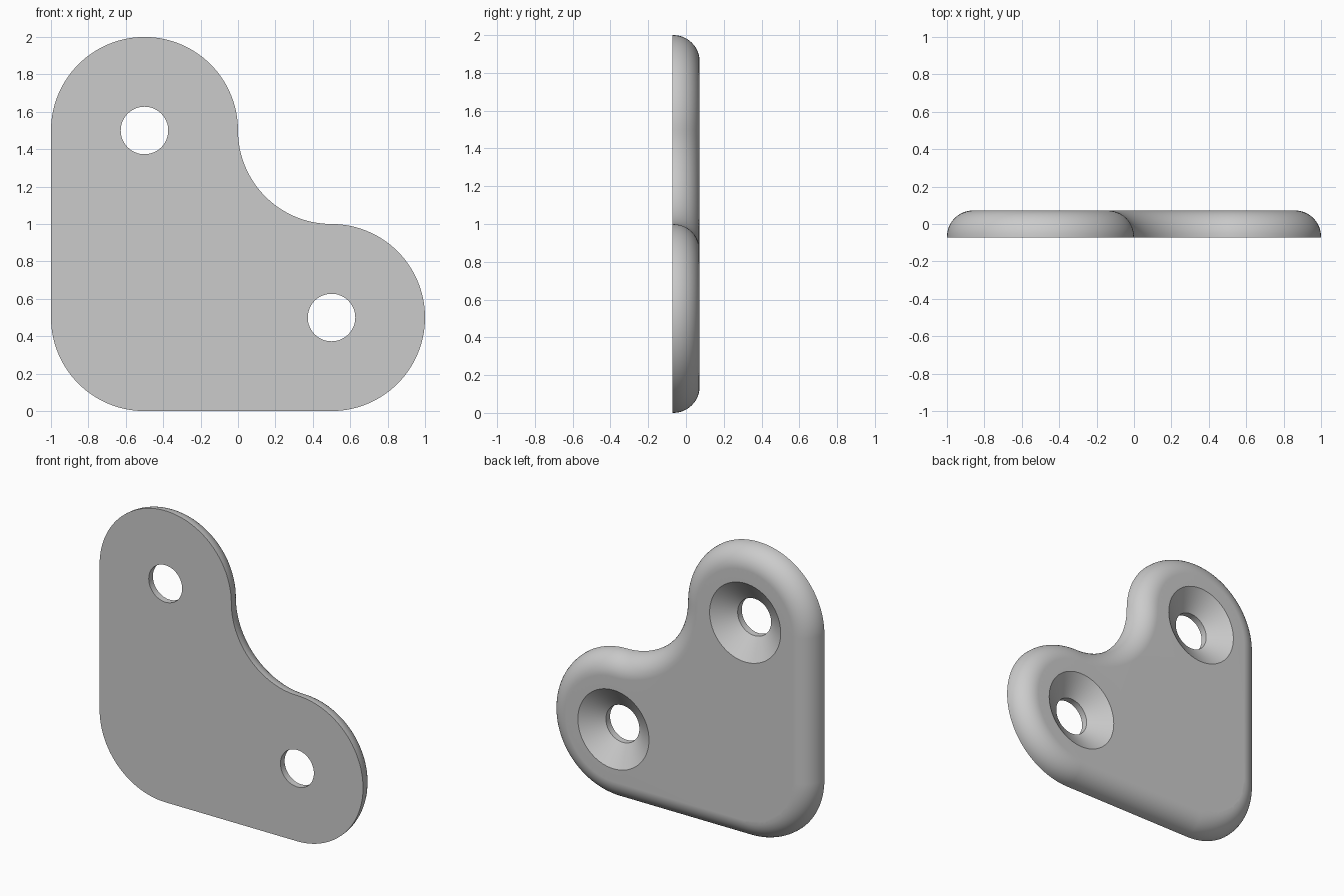
import bpy, bmesh
from math import sin, cos, pi, radians

if "Cube" in bpy.data.objects:
    bpy.data.objects.remove(bpy.data.objects["Cube"])

HALF = 0.0725     # half the plate thickness
FILLET = 0.14     # rounding of the back rim
bm = bmesh.new()


def ring(points, y):
    return [bm.verts.new((x, y, z)) for x, z in points]


def outline(d):
    """Plate outline moved inwards by d."""
    arcs = [(-.5, 1.5, .5 - d, 180, 0), (.5, 1.5, .5 + d, 180, 270),
            (.5, .5, .5 - d, 90, -90), (-.5, .5, .5 - d, 270, 180)]
    pts = []
    for i, (cx, cz, r, a, b) in enumerate(arcs):
        n = abs(b - a) // 3
        # arcs that meet tangentially share their joint point
        for k in range(n + 1 if i > 1 else n):
            t = radians(a + (b - a) * k / n)
            pts.append((cx + r * cos(t), cz + r * sin(t)))
    return pts


def circle(cx, cz, r, n=64):
    return [(cx + r * cos(2 * pi * k / n), cz + r * sin(2 * pi * k / n)) for k in range(n)]


def loft(rings):
    for a, b in zip(rings, rings[1:]):
        for i in range(len(a)):
            j = (i + 1) % len(a)
            bm.faces.new((a[i], a[j], b[j], b[i]))


# Rounded rim from the flat front to the back face
rim = [ring(outline(0), -HALF)]
for k in range(13):
    t = pi / 2 * k / 12
    rim.append(ring(outline(FILLET * (1 - cos(t))), HALF - FILLET + FILLET * sin(t)))
walls = [rim]

# Countersunk screw holes
for cx, cz in ((-.5, 1.5), (.5, .5)):
    walls.append([ring(circle(cx, cz, r), y) for r, y in
                  ((.127, -HALF), (.127, -HALF + .045), (.27, HALF))])
for w in walls:
    loft(w)

# Flat front and back faces with the holes left open
for end in (0, -1):
    edges = []
    for w in walls:
        loop = w[end]
        edges += [bm.edges.get((loop[i - 1], loop[i])) for i in range(len(loop))]
    bmesh.ops.triangle_fill(bm, edges=edges, use_beauty=True, normal=(0, 1 if end else -1, 0))
bmesh.ops.recalc_face_normals(bm, faces=bm.faces)

mesh = bpy.data.meshes.new("corner_plate")
bm.to_mesh(mesh)
bm.free()
plate = bpy.data.objects.new("corner_plate", mesh)
bpy.context.collection.objects.link(plate)
bpy.context.view_layer.objects.active = plate
plate.select_set(True)
bpy.ops.object.shade_smooth_by_angle(angle=radians(30))
normals = plate.modifiers.new("flat_face_normals", 'WEIGHTED_NORMAL')
normals.keep_sharp = True
